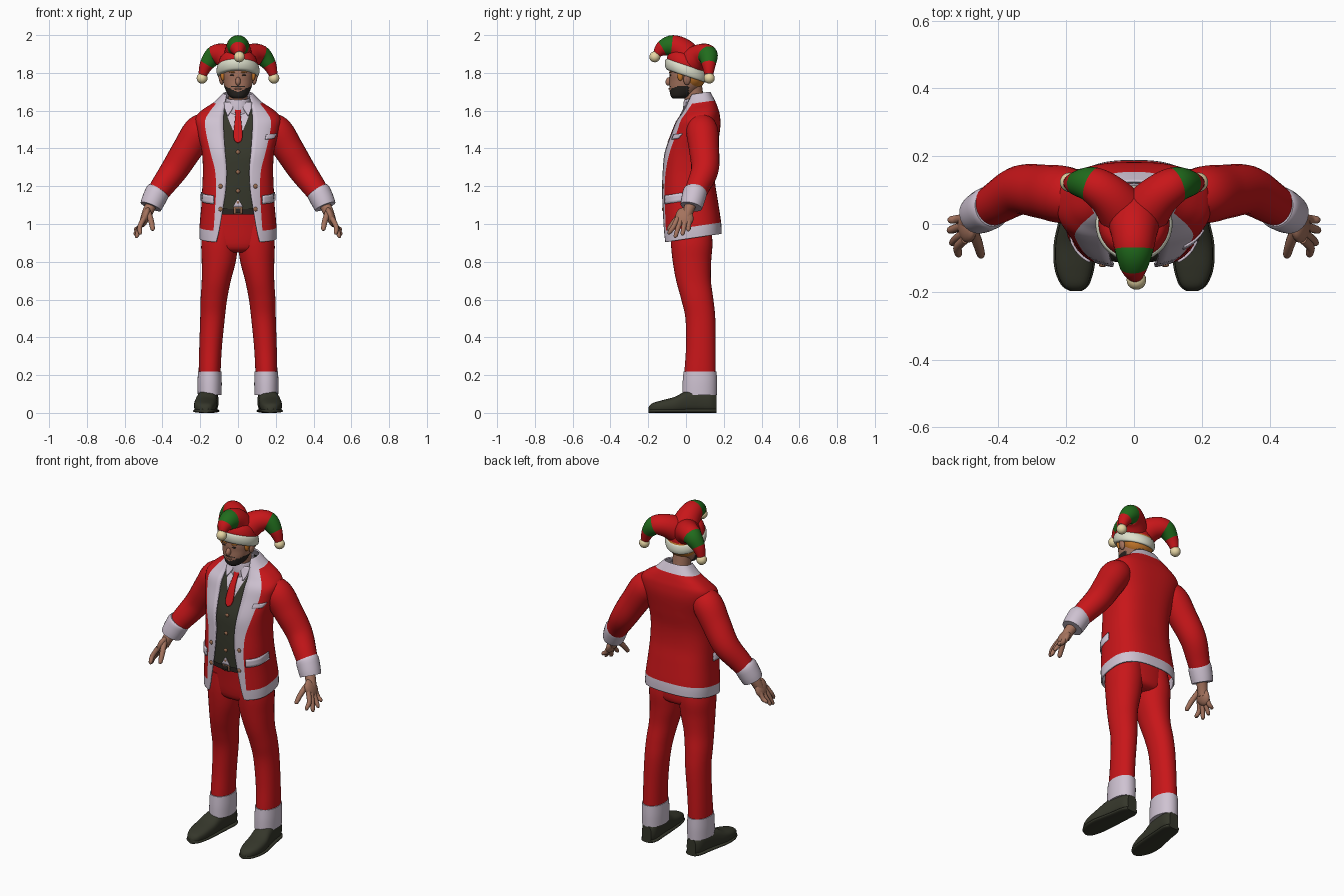
import bpy, bmesh
from math import sin, cos, pi, asin, copysign
from mathutils import Vector, Matrix, Euler

cube = bpy.data.objects.get("Cube")
if cube:
    bpy.data.objects.remove(cube)

COLOURS = {
    "red": (0.58, 0.008, 0.01), "white": (0.62, 0.54, 0.64), "olive": (0.036, 0.038, 0.024),
    "green": (0.015, 0.15, 0.012), "cream": (0.85, 0.72, 0.4), "fur": (0.72, 0.74, 0.6),
    "skin": (0.37, 0.17, 0.11), "hair": (0.6, 0.2, 0.025), "dark": (0.022, 0.018, 0.015),
    "copper": (0.32, 0.15, 0.08)}
MATS = {}
for cname, rgb in COLOURS.items():
    m = bpy.data.materials.new(cname)
    m.use_nodes = True
    m.diffuse_color = (*rgb, 1)
    m.node_tree.nodes["Principled BSDF"].inputs["Base Color"].default_value = (*rgb, 1)
    MATS[cname] = m


# ---------- helpers ----------
def finish(name, bm, rule, mirror=False, solid=0):
    """Turn a bmesh into an object; rule is a colour or a function of a face."""
    bmesh.ops.recalc_face_normals(bm, faces=bm.faces)
    used = []
    for f in bm.faces:
        c = rule if isinstance(rule, str) else rule(f)
        if c not in used:
            used.append(c)
        f.material_index = used.index(c)
        f.smooth = True
    me = bpy.data.meshes.new(name)
    bm.to_mesh(me)
    bm.free()
    for c in used:
        me.materials.append(MATS[c])
    me.set_sharp_from_angle(angle=0.8)
    ob = bpy.data.objects.new(name, me)
    bpy.context.collection.objects.link(ob)
    if mirror:
        ob.modifiers.new("mirror", 'MIRROR').merge_threshold = 0.0005
    if solid:
        mod = ob.modifiers.new("thickness", 'SOLIDIFY')
        mod.thickness, mod.offset = solid, 0
    return ob


def skin(name, rings, rule, wrap=True, caps=True, colour_at=None, **kw):
    """Bridge rings of points; colour_at(i, j) colours by ring and column."""
    bm = bmesh.new()
    rows = [[bm.verts.new(p) for p in r] for r in rings]
    n, where = len(rows[0]), {}
    for i in range(len(rows) - 1):
        for j in range(n if wrap else n - 1):
            k = (j + 1) % n
            f = bm.faces.new((rows[i][j], rows[i][k], rows[i + 1][k], rows[i + 1][j]))
            where[f] = (i, j)
    if caps and wrap:
        for r in (rows[0], rows[-1]):
            bm.faces.new(r)
    if colour_at:
        rule = lambda f: colour_at(*where[f]) if f in where else "white"
    return finish(name, bm, rule, **kw)


def smooth(rows, k=5):
    """Catmull-Rom resampling of tuples."""
    out, last = [], len(rows) - 1
    for i in range(last):
        a, b, c, d = (rows[min(max(i + o, 0), last)] for o in (-1, 0, 1, 2))
        for s in range(k):
            t = s / k
            out.append(tuple(q + t / 2 * (r - p + t * (2 * p - 5 * q + 4 * r - e + t * (3 * (q - r) + e - p)))
                             for p, q, r, e in zip(a, b, c, d)))
    return out + [rows[-1]]


def ring_point(row, th, p, tilt=0, off=0):
    z, a, yf, yb = row[:4]
    mid, s, c = (yf + yb) / 2, sin(th), cos(th)
    dy = -((yb - yf) / 2 + off) * copysign(abs(c) ** p, c)
    return Vector(((a + off) * copysign(abs(s) ** p, s), mid + dy, z + tilt * dy))


def loft(name, rows, rule, p=1.0, tilt=0, cx=0, k=5, n=36, **kw):
    """Stack of horizontal sections (z, half width, front y, back y)."""
    rings = [[ring_point(r, 2 * pi * j / n, p, tilt) + Vector((cx if len(r) < 5 else r[4], 0, 0))
              for j in range(n)] for r in smooth(rows, k)]
    return skin(name, rings, rule, **kw)


def tube(name, path, rule, ref=(0, 1, 0), n=16, k=6, **kw):
    """Round tube along (x, y, z, radius) points."""
    pts, rings = smooth(path, k), []
    for i, q in enumerate(pts):
        t = Vector(pts[min(i + 1, len(pts) - 1)][:3]) - Vector(pts[max(i - 1, 0)][:3])
        u = t.cross(Vector(ref)).normalized()
        v = t.cross(u).normalized()
        rings.append([Vector(q[:3]) + q[3] * (u * cos(2 * pi * j / n) + v * sin(2 * pi * j / n))
                      for j in range(n)])
    return skin(name, rings, rule, **kw)


def ball(name, loc, size, rule, rot=(0, 0, 0), mirror=False, n=20):
    bm = bmesh.new()
    bmesh.ops.create_uvsphere(bm, u_segments=n, v_segments=n // 2 + 2, radius=1,
                              matrix=Matrix.LocRotScale(Vector(loc), Euler(rot), Vector(size)))
    return finish(name, bm, rule, mirror)


# ---------- jacket: z, half width, front, back, opening, lapel edge ----------
P, TILT = 0.75, 0.15
JACKET = smooth([
    (.925, .2, -.12, .185, .115, .135), (.985, .2, -.122, .182, .1, .128),
    (1.1, .19, -.125, .165, .08, .12), (1.2, .185, -.126, .15, .065, .115),
    (1.3, .182, -.122, .15, .06, .12), (1.4, .19, -.112, .165, .068, .145),
    (1.5, .215, -.075, .178, .075, .168), (1.56, .222, -.05, .175, .077, .172),
    (1.6, .185, -.02, .165, .075, .15), (1.64, .125, 0, .15, .07, .115),
    (1.69, .075, .02, .125, .06, .07)], 6)


def angle(row, x):
    return copysign(asin(min(abs(x) / row[1], 1) ** (1 / P)), x)


def half_rings(rows, inner, outer, off=0, front=4, back=24):
    """Right half sections whose first columns run from inner(x) to outer(x)."""
    rings = []
    for r in rows:
        a, b = angle(r, inner(r)), angle(r, outer(r))
        ths = [a + (b - a) * j / front for j in range(front)]
        ths += [b + (pi - b) * j / back for j in range(back + 1)]
        rings.append([ring_point(r, t, P, TILT, off) for t in ths])
    return rings


skin("jacket", half_rings(JACKET, lambda r: r[4], lambda r: r[5]), None, wrap=False, mirror=True, solid=.008,
     colour_at=lambda i, j: "white" if j < 4 or JACKET[i][0] < .98 or JACKET[i][0] > 1.635 else "red")

# waistcoat with the shirt showing in its V
VEST = [r for r in JACKET if 1.09 < r[0] < 1.65]
skin("waistcoat_and_shirt",
     half_rings(VEST, lambda r: 0, lambda r: max(.004, (r[0] - 1.45) * .45), -.012), None, wrap=False, mirror=True,
     colour_at=lambda i, j: "white" if j < 4 and VEST[i][0] > 1.45 else "olive")


def on_front(x, z, off):
    """Point on the jacket's front surface."""
    z += .02
    i = next((i for i in range(len(JACKET) - 2) if JACKET[i + 1][0] > z), len(JACKET) - 2)
    lo, hi = JACKET[i], JACKET[i + 1]
    t = (z - lo[0]) / (hi[0] - lo[0])
    row = tuple(a + (b - a) * t for a, b in zip(lo, hi))
    return ring_point(row, angle(row, x), P, TILT, off)


def plate(name, colour, rows, off=.004, mirror=False):
    """Thin cloth piece following the chest: rows of (z, x from, x to)."""
    rings = [[on_front(a + (b - a) * j / 6, z, off) for j in range(7)] for z, a, b in smooth(rows, 3)]
    skin(name, rings, colour, wrap=False, mirror=mirror, solid=.007)


plate("tie", "red", [(1.43, -.004, .004), (1.46, -.024, .024), (1.57, -.014, .014),
                     (1.585, -.015, .015), (1.62, -.022, .022)], 0)
plate("shirt_collar_points", "white", [(1.57, .05, .056), (1.6, .03, .068), (1.635, .012, .07)], .004, True)
plate("pocket_flaps", "white", [(1.105, .125, .189), (1.15, .125, .187)], .007, True)
plate("pocket_square", "white", [(1.445, .14, .185), (1.47, .145, .2)], .006)
plate("shirt_tail", "white", [(1.09, -.028, .028), (1.13, -.003, .003)], -.008)
plate("belt_buckle", "copper", [(1.052, -.024, .024), (1.09, -.024, .024)], -.012)
plate("belt_buckle_centre", "dark", [(1.06, -.015, .015), (1.082, -.015, .015)], -.008)
for i, z in enumerate((1.38, 1.275, 1.175, 1.115)):
    ball(f"waistcoat_button_{i + 1}", on_front(0, z, -.009), (.011, .006, .011), "copper", n=12)
for i, z in enumerate((1.2, 1.08)):
    ball(f"jacket_buttons_{i + 1}", on_front(.09, z, .004), (.012, .006, .012), "copper", mirror=True, n=12)

# ---------- trousers, belt, shoes ----------
loft("trouser_seat", [(.85, .1, -.04, .1), (.88, .165, -.075, .135), (1.0, .18, -.09, .135),
                      (1.1, .172, -.1, .135)], "red", .9)
loft("belt", [(1.05, .174, -.106, .138), (1.09, .174, -.108, .138)], "dark", .9)
loft("trouser_legs", [(.12, .056, -.01, .155, .15), (.22, .058, -.008, .157, .15), (.35, .06, 0, .157, .145),
                      (.5, .065, -.003, .155, .135), (.6, .07, -.025, .145, .128), (.7, .077, -.052, .132, .115),
                      (.8, .09, -.07, .133, .102), (.9, .097, -.08, .14, .097), (1.0, .088, -.08, .13, .09)],
     "red", .95, mirror=True)
loft("trouser_cuffs", [(.095, .063, -.02, .163, .15), (.16, .064, -.018, .164, .15), (.22, .062, -.013, .162, .15)],
     "white", .95, mirror=True)

SHOE = smooth([(-.198, .012, .03, .172), (-.18, .036, .05, .174), (-.13, .054, .066, .176), (-.06, .059, .085, .173),
               (0, .055, .115, .165), (.07, .05, .13, .156), (.13, .046, .12, .15), (.162, .03, .1, .148)])


def shoe_rings(grow, flat=None):
    return [[(cx + (w + grow) * copysign(abs(sin(t)) ** .8, sin(t)), y,
              (flat or h) * (.5 + .5 * copysign(abs(cos(t)) ** .7, cos(t))))
             for t in [2 * pi * j / 24 for j in range(24)]] for y, w, h, cx in SHOE]


skin("shoes", shoe_rings(0), "olive", mirror=True)
skin("shoe_soles", shoe_rings(.005, .022), "olive", mirror=True)

# ---------- sleeves and hands ----------
tube("sleeves", [(.13, .075, 1.53, .06), (.2, .085, 1.495, .084), (.265, .095, 1.4, .08),
                 (.335, .1, 1.29, .073), (.4, .065, 1.2, .063), (.435, .043, 1.15, .056)], "red", n=24, mirror=True)
tube("sleeve_cuffs", [(.42, .05, 1.18, .058), (.428, .047, 1.166, .064), (.45, .035, 1.12, .062),
                      (.462, .028, 1.092, .058)], "white", n=24, k=3, mirror=True)
tube("wrists", [(.45, .033, 1.12, .03), (.475, .012, 1.07, .029), (.49, 0, 1.03, .026)], "skin", mirror=True)
ball("palms", (.492, -.008, 1.035), (.023, .047, .056), "skin", (.25, -.35, 0), True)
FINGERS = {"index": (-.045, .518, -.088, .945), "middle": (-.025, .535, -.055, .928),
           "ring": (-.004, .542, -.018, .94), "little": (.016, .54, .012, .962)}
for fname, (y, tx, ty, tz) in FINGERS.items():
    tube(f"{fname}_fingers", [(.498, y, 1.03, .014), (.52, (y + ty) / 2, .985, .013), (tx, ty, tz + .01, .011),
                              (tx, ty, tz, .005)], "skin", n=10, k=4, mirror=True)
tube("thumbs", [(.475, -.02, 1.06, .016), (.46, -.06, 1.015, .015), (.452, -.09, .975, .012),
                (.451, -.095, .965, .005)], "skin", n=10, k=4, mirror=True)


# ---------- neck and head ----------
def face_colour(f):
    c = f.calc_center_median()
    if c.y < .015 and c.z < 1.698 + .45 * abs(c.x):
        return "dark"
    if c.y < 0 and abs(c.z - 1.727) < .004 and abs(c.x) < .035:
        return "dark"
    return "skin"


tube("neck", [(0, .05, 1.57, .052), (0, .045, 1.65, .05), (0, .03, 1.75, .052)], "skin", n=24)
loft("shirt_collar", [(1.59, .075, -.012, .118), (1.63, .066, -.012, .112), (1.668, .058, -.008, .104)],
     "white", .95, .2, caps=False, solid=.006)
loft("head", [(1.665, .028, -.07, -.005), (1.68, .05, -.082, .03), (1.72, .07, -.088, .07), (1.76, .08, -.087, .09),
              (1.8, .085, -.088, .095), (1.86, .08, -.08, .09), (1.9, .05, -.05, .06)], face_colour, .9, k=8, n=64)
ball("hair", (0, .035, 1.79), (.093, .073, .08), "hair")
ball("sideburns", (.08, -.03, 1.79), (.013, .016, .032), "hair", mirror=True)
ball("ears", (.09, .005, 1.765), (.011, .019, .03), "skin", (0, .2, 0), True)
ball("nose", (0, -.09, 1.755), (.014, .018, .023), "skin", (-.35, 0, 0))
ball("eyes", (.031, -.082, 1.787), (.011, .005, .005), "dark", (0, 0, .25), True, 12)
ball("eyebrows", (.033, -.083, 1.804), (.018, .006, .004), "hair", (0, -.1, .25), True, 12)
ball("lips", (0, -.087, 1.716), (.02, .006, .005), "skin", n=12)

# ---------- jester hat ----------
SLOPE = -.33
loft("hat_crown", [(1.81, .102, -.1, .102), (1.85, .104, -.1, .104), (1.89, .085, -.08, .09),
                   (1.92, .03, -.03, .035)], "red", 1, SLOPE)
loft("hat_band", [(1.782, .092, -.09, .092), (1.787, .108, -.106, .108), (1.812, .114, -.112, .114),
                  (1.838, .108, -.106, .108), (1.843, .09, -.09, .09)], "fur", 1, SLOPE, caps=False)


def stripes(i, j):
    return "green" if 10 <= i < 15 else "red"


tube("front_horn", [(0, .02, 1.86, .085), (0, -.02, 1.915, .07), (0, -.075, 1.942, .058), (0, -.125, 1.928, .042),
                    (.005, -.155, 1.9, .022)], None, (1, 0, 0), 24, 5, colour_at=stripes)
tube("side_horns", [(.02, .02, 1.85, .08), (.07, .08, 1.89, .064), (.122, .115, 1.892, .054), (.165, .12, 1.845, .038),
                    (.187, .121, 1.79, .023)], None, (1, -1, 0), 24, 5, colour_at=stripes, mirror=True)
ball("front_pompom", (.007, -.165, 1.885), (.029,) * 3, "cream")
ball("side_pompoms", (.19, .123, 1.772), (.029,) * 3, "cream", mirror=True)
